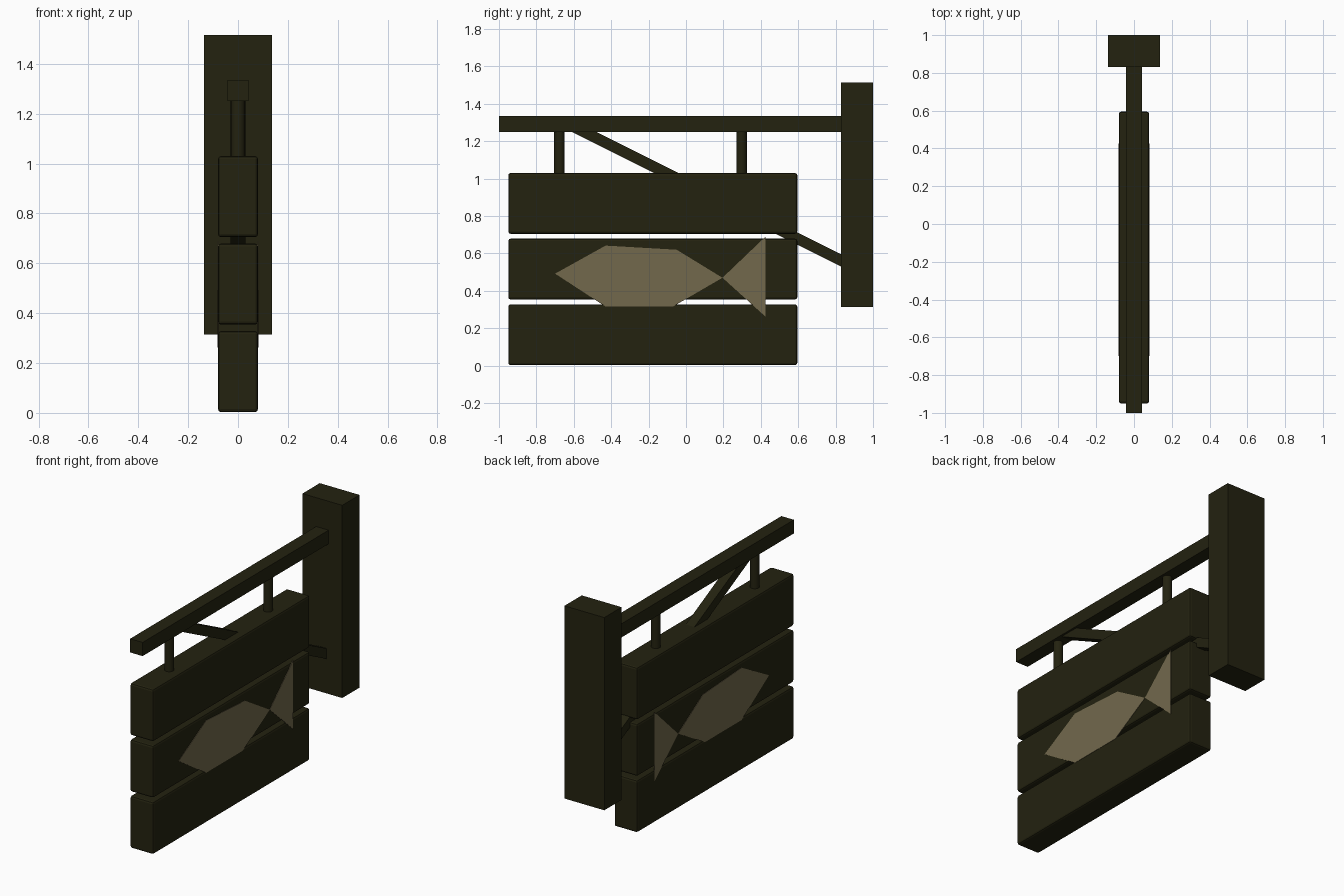
import bpy, bmesh, math
from mathutils import Matrix, Vector

cube = bpy.data.objects.get("Cube")
if cube:
    bpy.data.objects.remove(cube, do_unlink=True)


def material(name, rgb):
    m = bpy.data.materials.new(name)
    m.use_nodes = True
    m.diffuse_color = (*rgb, 1)
    bsdf = next(n for n in m.node_tree.nodes if n.type == 'BSDF_PRINCIPLED')
    bsdf.inputs["Base Color"].default_value = (*rgb, 1)
    return m


WOOD = material("dark_wood", (0.017, 0.016, 0.005))
PAINT = material("tan_paint", (0.17, 0.14, 0.073))


def finish(name, bm, mat):
    bmesh.ops.recalc_face_normals(bm, faces=bm.faces)
    me = bpy.data.meshes.new(name)
    bm.to_mesh(me)
    bm.free()
    me.materials.append(mat)
    ob = bpy.data.objects.new(name, me)
    bpy.context.collection.objects.link(ob)
    return ob


def extrude_side(name, outlines, x0, x1, mat):
    """Extrude (y, z) outlines from x0 to x1."""
    bm = bmesh.new()
    for pts in outlines:
        face = bm.faces.new([bm.verts.new((x0, y, z)) for y, z in pts])
        ext = bmesh.ops.extrude_face_region(bm, geom=[face])["geom"]
        verts = [g for g in ext if isinstance(g, bmesh.types.BMVert)]
        bmesh.ops.translate(bm, verts=verts, vec=(x1 - x0, 0, 0))
    return finish(name, bm, mat)


def box(name, half_x, y0, y1, z0, z1):
    outline = [(y0, z0), (y1, z0), (y1, z1), (y0, z1)]
    return extrude_side(name, [outline], -half_x, half_x, WOOD)


# Wall post and overhanging beam
box("wall_post", 0.137, 0.83, 1.0, 0.315, 1.515)
box("top_beam", 0.043, -1.0, 0.83, 1.25, 1.335)

# Diagonal brace running behind the boards from beam to post
extrude_side("diagonal_brace",
             [[(-0.61, 1.25), (-0.48, 1.25), (0.83, 0.595), (0.83, 0.53)]],
             -0.03, 0.03, WOOD)

# Round hangers
for label, y in (("front", -0.677), ("rear", 0.297)):
    bm = bmesh.new()
    bmesh.ops.create_cone(bm, cap_ends=True, segments=16, radius1=0.028, radius2=0.028,
                          depth=0.26, matrix=Matrix.Translation((0, y, 1.13)))
    rod = finish(label + "_hanger", bm, WOOD)
    for p in rod.data.polygons:
        p.use_smooth = len(p.vertices) == 4
    for e in rod.data.edges:
        a, b = (rod.data.vertices[i].co.z for i in e.vertices)
        e.use_edge_sharp = abs(a - b) < 0.01

# Three sign boards with softened edges
for i, label in enumerate(("lower", "middle", "upper")):
    z = 0.003 + i * 0.351
    board = box(label + "_board", 0.08, -0.95, 0.595, z, z + 0.325)
    bev = board.modifiers.new("soft_edges", 'BEVEL')
    bev.width = 0.012
    bev.segments = 2

# Painted fish on both faces of the sign
body = [(-0.70, 0.492), (-0.43, 0.316), (-0.07, 0.316), (0.195, 0.47),
        (-0.05, 0.62), (-0.43, 0.642)]
tail = [(0.195, 0.47), (0.425, 0.262), (0.425, 0.69)]
for label, s in (("left", 1), ("right", -1)):
    extrude_side(label + "_fish", [body, tail], s * 0.078, s * 0.082, PAINT)
